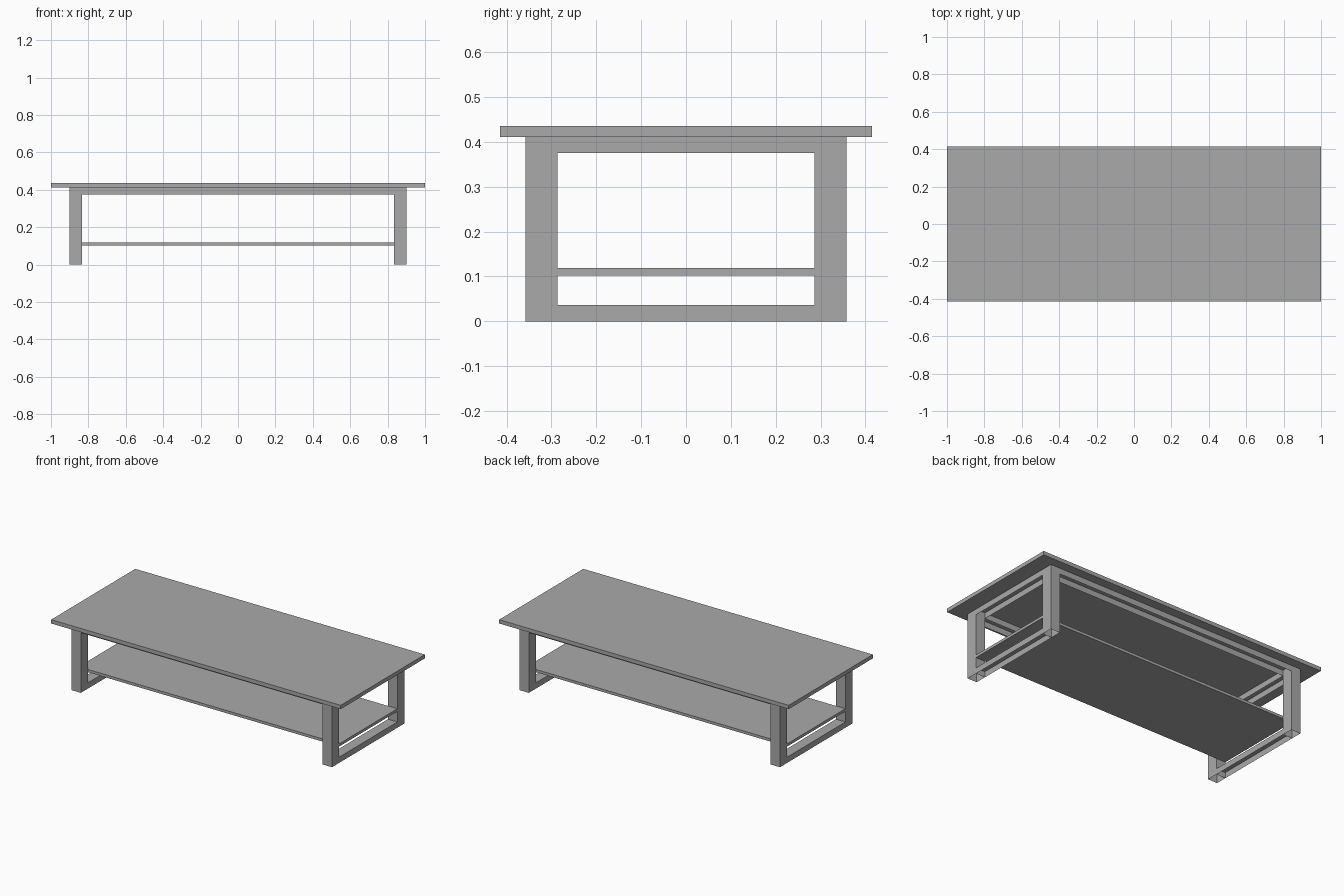
import bpy
import bmesh
from mathutils import Vector

default = bpy.data.objects.get("Cube")
if default:
    bpy.data.objects.remove(default, do_unlink=True)

GREY = 0.4
mat = bpy.data.materials.new("plain_grey")
mat.use_nodes = True
mat.diffuse_color = (GREY, GREY, GREY, 1)
mat.node_tree.nodes["Principled BSDF"].inputs["Base Color"].default_value = (GREY, GREY, GREY, 1)


def box(name, low, high, open_bottom=False):
    """Box between two corners, optionally hollow and open underneath."""
    low, high = Vector(low), Vector(high)
    bm = bmesh.new()
    bmesh.ops.create_cube(bm, size=1)
    bmesh.ops.scale(bm, vec=high - low, verts=bm.verts)
    bmesh.ops.translate(bm, vec=(low + high) / 2, verts=bm.verts)
    if open_bottom:
        bm.normal_update()
        under = [f for f in bm.faces if f.normal.z < -0.5]
        bmesh.ops.delete(bm, geom=under, context='FACES')
    mesh = bpy.data.meshes.new(name)
    bm.to_mesh(mesh)
    bm.free()
    mesh.materials.append(mat)
    obj = bpy.data.objects.new(name, mesh)
    bpy.context.collection.objects.link(obj)
    return obj


def span(side, inner, outer):
    """Inner and outer limits placed on the chosen side, in order."""
    return sorted((side * inner, side * outer))


LEG_X = (0.835, 0.90)
LEG_Y = (0.287, 0.358)
FRAME_TOP = 0.411
RAIL = 0.036

# Table top and lower shelf
box("table_top", (-1, -0.415, FRAME_TOP), (1, 0.415, 0.435))
box("shelf", (-LEG_X[1], -LEG_Y[0], 0.102), (LEG_X[1], LEG_Y[0], 0.119))

# Legs, hollow from below
for sx, side in ((1, "left"), (-1, "right")):
    x0, x1 = span(sx, *LEG_X)
    for sy, end in ((-1, "front"), (1, "back")):
        y0, y1 = span(sy, *LEG_Y)
        box(f"{end}_{side}_leg", (x0, y0, 0), (x1, y1, FRAME_TOP), True)

    # Foot rail and upper rail joining the legs at each end
    for part, z in (("foot_rail", 0), ("upper_rail", FRAME_TOP - RAIL)):
        box(f"{side}_{part}", (x0, -LEG_Y[0], z), (x1, LEG_Y[0], z + RAIL), True)

# Long aprons under the top
for sy, end in ((-1, "front"), (1, "back")):
    y0, y1 = span(sy, *LEG_Y)
    box(f"{end}_apron", (-LEG_X[0], y0, FRAME_TOP - RAIL), (LEG_X[0], y1, FRAME_TOP), True)
